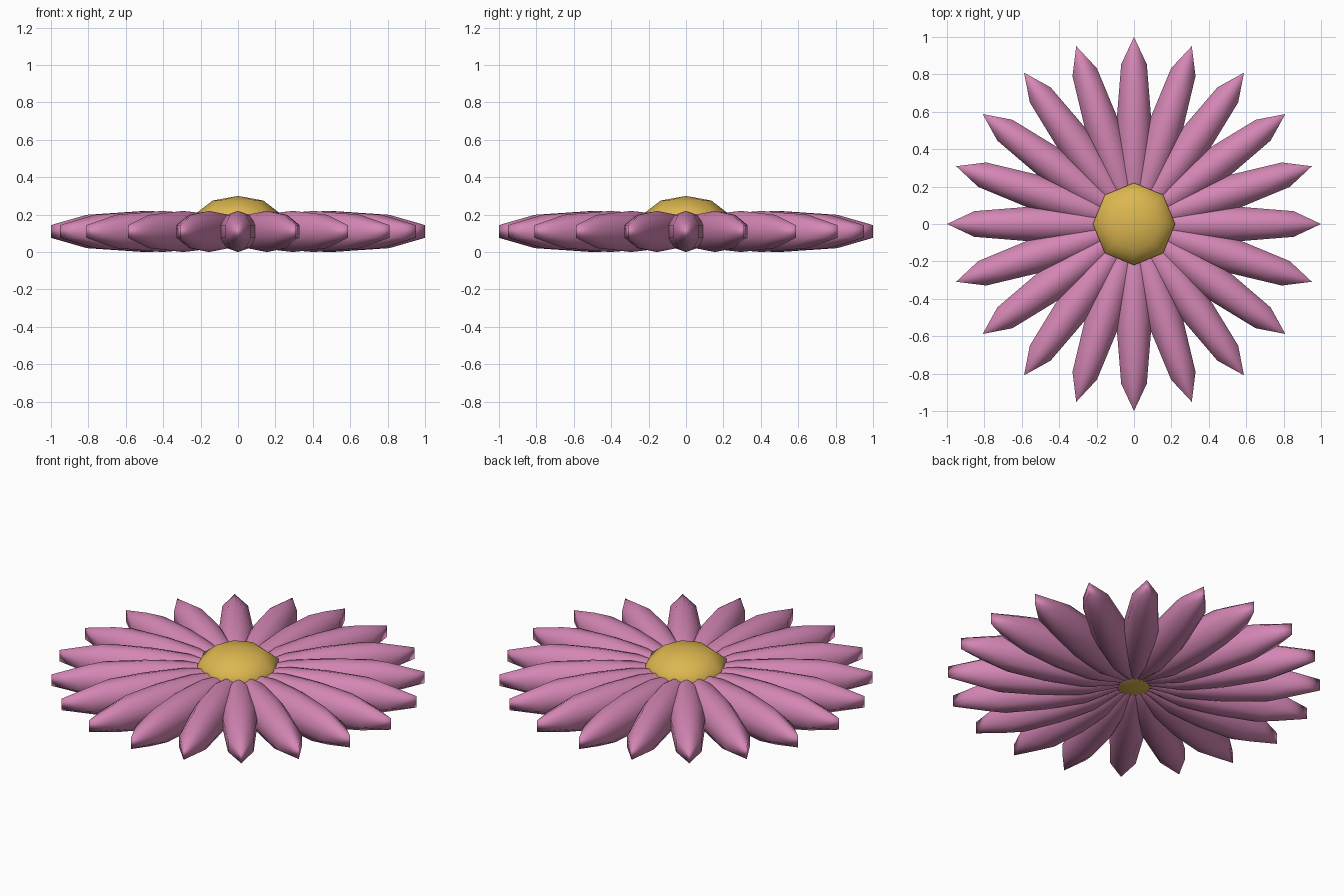
import bpy
from math import cos, sin, radians, tau

if "Cube" in bpy.data.objects:
    bpy.data.objects.remove(bpy.data.objects["Cube"])


def material(name, color):
    m = bpy.data.materials.new(name)
    m.diffuse_color = color
    m.use_nodes = True
    m.node_tree.nodes["Principled BSDF"].inputs["Base Color"].default_value = m.diffuse_color
    return m


def ellipsoid(name, location, half_size, angle, mat):
    # low-poly sphere; five rings give a blunt band at the equator
    bpy.ops.mesh.primitive_uv_sphere_add(segments=8, ring_count=5, radius=1,
                                         location=location, rotation=(0, 0, angle))
    ob = bpy.context.object
    ob.name = name
    k = cos(radians(18))  # widest ring radius of a five-ring sphere
    ob.scale = (half_size[0] / k, half_size[1] / k, half_size[2])
    bpy.ops.object.shade_smooth()
    ob.data.materials.append(mat)
    return ob


pink = material("petal_pink", (0.66, 0.24, 0.46, 1))
yellow = material("centre_yellow", (0.72, 0.47, 0.08, 1))

# ring of petals, each reaching from the centre to radius 1
PETALS = 20
for i in range(PETALS):
    a = tau * i / PETALS
    ellipsoid(f"petal_{i + 1}", (0.5 * cos(a), 0.5 * sin(a), 0.11),
              (0.5, 0.097, 0.11), a, pink)

# domed flower centre
ellipsoid("flower_centre", (0, 0, 0.17), (0.22, 0.22, 0.13), 0, yellow)
